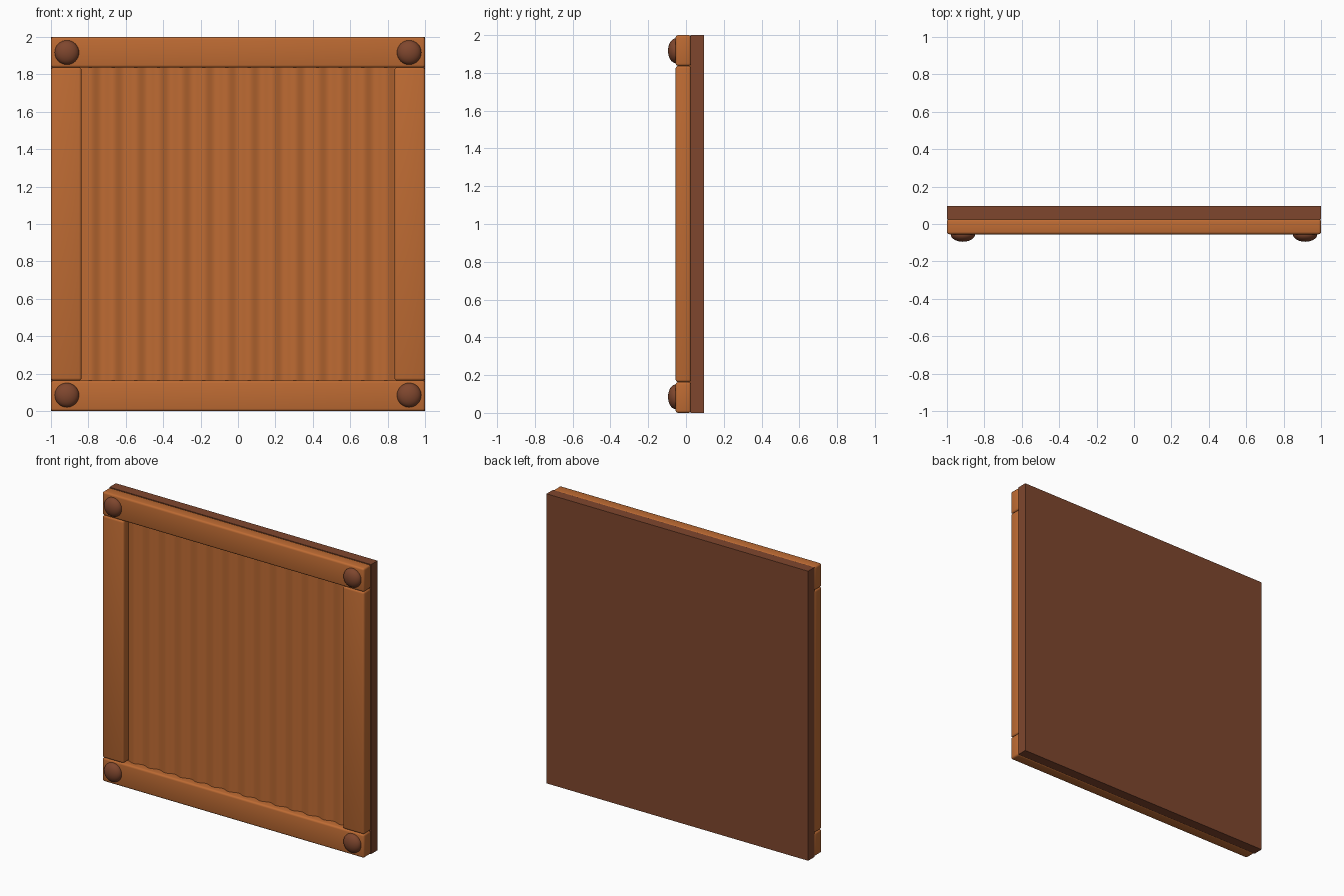
import bpy, bmesh, math

if "Cube" in bpy.data.objects:
    bpy.data.objects.remove(bpy.data.objects["Cube"])

def material(name, col):
    m = bpy.data.materials.new(name)
    m.diffuse_color = (*col, 1)
    m.use_nodes = True
    m.node_tree.nodes["Principled BSDF"].inputs["Base Color"].default_value = m.diffuse_color
    return m

ORANGE = material("warm wood", (0.515, 0.147, 0.033))
BROWN = material("dark wood", (0.212, 0.062, 0.027))

def finish(bm, name, mat, smooth=None):
    me = bpy.data.meshes.new(name)
    bmesh.ops.recalc_face_normals(bm, faces=bm.faces)
    bm.to_mesh(me)
    bm.free()
    me.materials.append(mat)
    ob = bpy.data.objects.new(name, me)
    bpy.context.collection.objects.link(ob)
    if smooth:
        bpy.ops.object.select_all(action='DESELECT')
        ob.select_set(True)
        bpy.context.view_layer.objects.active = ob
        bpy.ops.object.shade_smooth_by_angle(angle=math.radians(smooth))
    return ob

def box(name, mat, x, y, z, bevel=0):
    bm = bmesh.new()
    bmesh.ops.create_cube(bm, size=1)
    for v in bm.verts:
        for i, (a, b) in enumerate((x, y, z)):
            v.co[i] = a if v.co[i] < 0 else b
    if bevel:
        bmesh.ops.bevel(bm, geom=bm.edges[:], offset=bevel, segments=3,
                        profile=0.5, affect='EDGES')
    return finish(bm, name, mat, 40 if bevel else None)

# Backing board
box("back_board", BROWN, (-1, 1), (0.025, 0.095), (0, 2))

# Frame rails and stiles
FY = (-0.055, 0.026)
W = 0.163
box("bottom_rail", ORANGE, (-1, 1), FY, (0, W), 0.013)
box("top_rail", ORANGE, (-1, 1), FY, (2 - W, 2), 0.013)
box("left_stile", ORANGE, (-1, -1 + W), FY, (W, 2 - W), 0.013)
box("right_stile", ORANGE, (1 - W, 1), FY, (W, 2 - W), 0.013)

# Fluted infill: wavy front extruded vertically
FLUTES, STEPS, HALF = 14, 12, 0.85
bm = bmesh.new()
outline = []
for i in range(FLUTES * STEPS + 1):
    t = i / STEPS
    outline.append((-HALF + 2 * HALF * t / FLUTES,
                    -0.006 + 0.009 * math.cos(2 * math.pi * t)))
outline += [(HALF, 0.03), (-HALF, 0.03)]
face = bm.faces.new([bm.verts.new((x, y, 0.14)) for x, y in outline])
ext = bmesh.ops.extrude_face_region(bm, geom=[face])
for v in ext["geom"]:
    if isinstance(v, bmesh.types.BMVert):
        v.co.z = 1.86
finish(bm, "fluted_panel", ORANGE, 40)

# Domed corner studs
for sx, h in ((-1, "left"), (1, "right")):
    for z, k in ((0.085, "bottom"), (1.917, "top")):
        bm = bmesh.new()
        bmesh.ops.create_uvsphere(bm, u_segments=32, v_segments=16, radius=1)
        for v in bm.verts:
            x, y, zz = v.co
            v.co = (sx * 0.915 + 0.065 * x, -0.055 + 0.04 * zz, z + 0.065 * y)
        finish(bm, f"{k}_{h}_stud", BROWN, 60)
